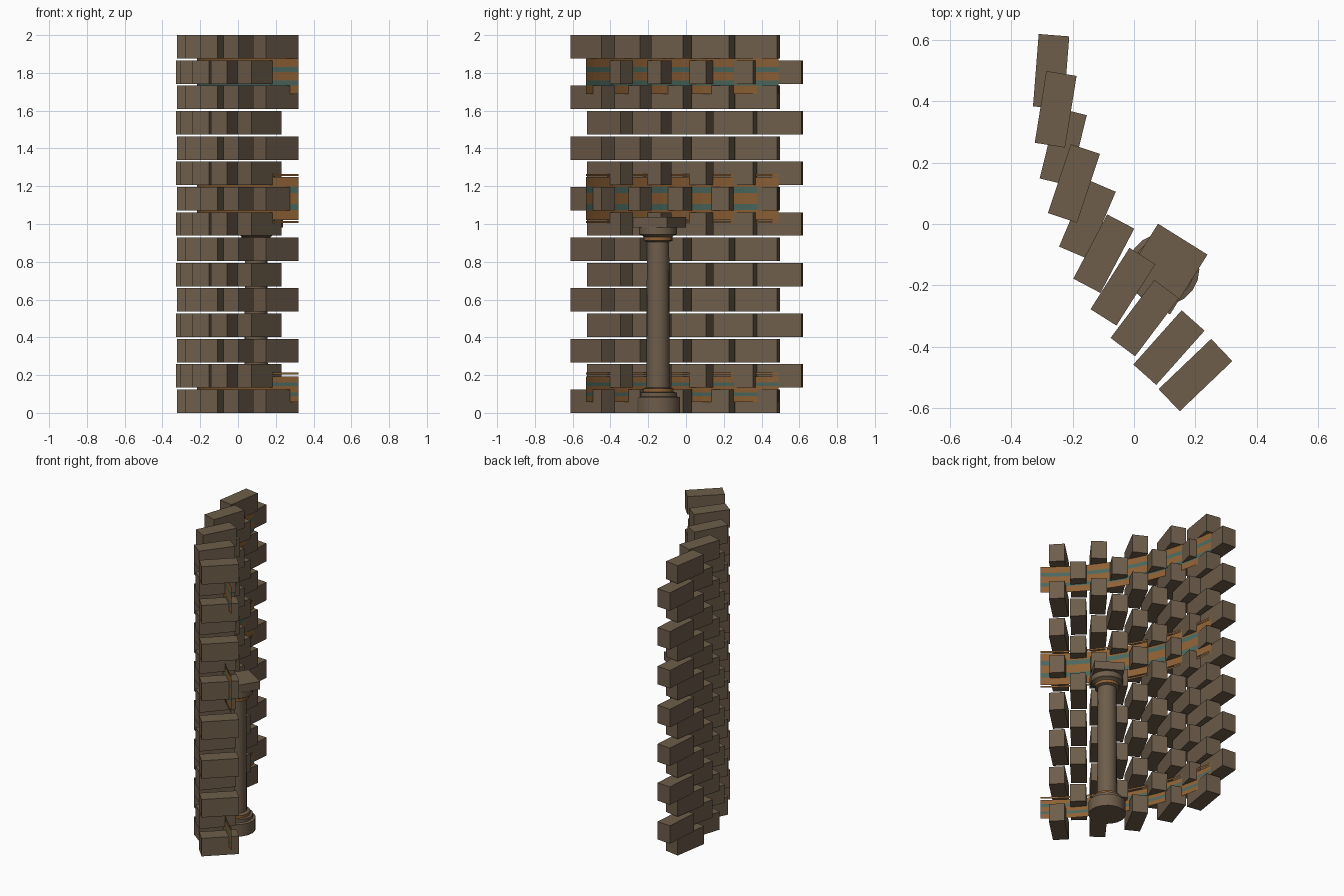
import bpy, bmesh, math
from mathutils import Matrix

if "Cube" in bpy.data.objects:
    bpy.data.objects.remove(bpy.data.objects["Cube"])

# Layout of the curved wall
CX, CY, R = 1.26, 0.618, 1.535
ANG0, STEP = 184.5, 4.65
COURSES, PITCH, BRICK_H = 15, 0.134, 0.124


def material(name, rgb):
    m = bpy.data.materials.new(name)
    m.diffuse_color = (*rgb, 1)
    m.use_nodes = True
    m.node_tree.nodes["Principled BSDF"].inputs["Base Color"].default_value = m.diffuse_color
    return m


STONE = material("brown stone", (0.155, 0.110, 0.070))
OCHRE = material("ochre band", (0.270, 0.120, 0.036))
TEAL = material("teal stripe", (0.070, 0.140, 0.115))


def finish(bm, name, mats):
    me = bpy.data.meshes.new(name)
    bm.to_mesh(me)
    bm.free()
    ob = bpy.data.objects.new(name, me)
    bpy.context.collection.objects.link(ob)
    for m in mats:
        me.materials.append(m)
    return ob


def add_box(bm, x, y, z, size, yaw):
    mat = (Matrix.Translation((x, y, z)) @ Matrix.Rotation(math.radians(yaw), 4, 'Z')
           @ Matrix.Diagonal((*size, 1)))
    bmesh.ops.create_cube(bm, size=1, matrix=mat)


# Brick courses: odd and even rows use alternate stations on the arc
for c in range(COURSES):
    bm = bmesh.new()
    for k in range(1 - c % 2, 10, 2):
        deg = ANG0 + STEP * k
        a = math.radians(deg)
        add_box(bm, CX + R * math.cos(a), CY + R * math.sin(a),
                c * PITCH + BRICK_H / 2, (0.237, 0.1, BRICK_H), 270 - deg)
    finish(bm, f"brick_course_{c + 1}", [STONE])


# Thin curved bands; levels are heights, colours alternate per strip
def band(name, levels, colours, radius=1.484, start=185.0, end=230.7, seg=20):
    bm = bmesh.new()
    cols = []
    for i in range(seg + 1):
        a = math.radians(start + (end - start) * i / seg)
        x, y = CX + radius * math.cos(a), CY + radius * math.sin(a)
        cols.append([bm.verts.new((x, y, z)) for z in levels])
    for p, q in zip(cols, cols[1:]):
        for j, ci in enumerate(colours):
            f = bm.faces.new((p[j], p[j + 1], q[j + 1], q[j]))
            f.material_index = ci
    finish(bm, name, [OCHRE, TEAL])


for name, mid, half in (("lower_band", 0.125, 0.067), ("middle_band", 1.135, 0.113),
                        ("upper_band", 1.782, 0.093)):
    o, t = half * 0.39, half * 0.14
    band(name, [mid - half, mid - o - t, mid - o + t, mid + o - t, mid + o + t, mid + half],
         (0, 1, 0, 1, 0))
for i, z in enumerate((0.208, 1.010, 1.260)):
    band(f"band_trim_{i + 1}", [z - 0.006, z + 0.006], (0,))

# Column: turned profile (radius, height), rings coloured by height
PX, PY = 0.096, -0.148
PROFILE = [(0, 0), (0.117, 0), (0.117, 0.083), (0.1, 0.087), (0.1, 0.108),
           (0.083, 0.110), (0.083, 0.128), (0.062, 0.135), (0.059, 0.905),
           (0.077, 0.912), (0.077, 0.932), (0.083, 0.938), (0.1, 0.945),
           (0.1, 0.985), (0, 0.985)]
bm = bmesh.new()
vs = [bm.verts.new((PX + r, PY, z)) for r, z in PROFILE]
edges = [bm.edges.new(e) for e in zip(vs, vs[1:])]
bmesh.ops.spin(bm, geom=vs + edges, cent=(PX, PY, 0), axis=(0, 0, 1),
               angle=math.tau, steps=20, use_duplicate=False)
bmesh.ops.remove_doubles(bm, verts=bm.verts, dist=1e-4)
bmesh.ops.recalc_face_normals(bm, faces=bm.faces)
for f in bm.faces:
    z = f.calc_center_median().z
    f.material_index = int(0.112 < z < 0.127 or 0.913 < z < 0.931)
column = finish(bm, "column", [STONE, OCHRE])
bpy.context.view_layer.objects.active = column
column.select_set(True)
bpy.ops.object.shade_smooth_by_angle(angle=math.radians(35))

# Slab on top of the column
bm = bmesh.new()
add_box(bm, PX + 0.02, PY + 0.025, 1.01, (0.23, 0.19, 0.055), 58)
bmesh.ops.translate(bm, verts=bm.verts, vec=(-0.018, -0.024, 0))
finish(bm, "capital_slab", [STONE])
